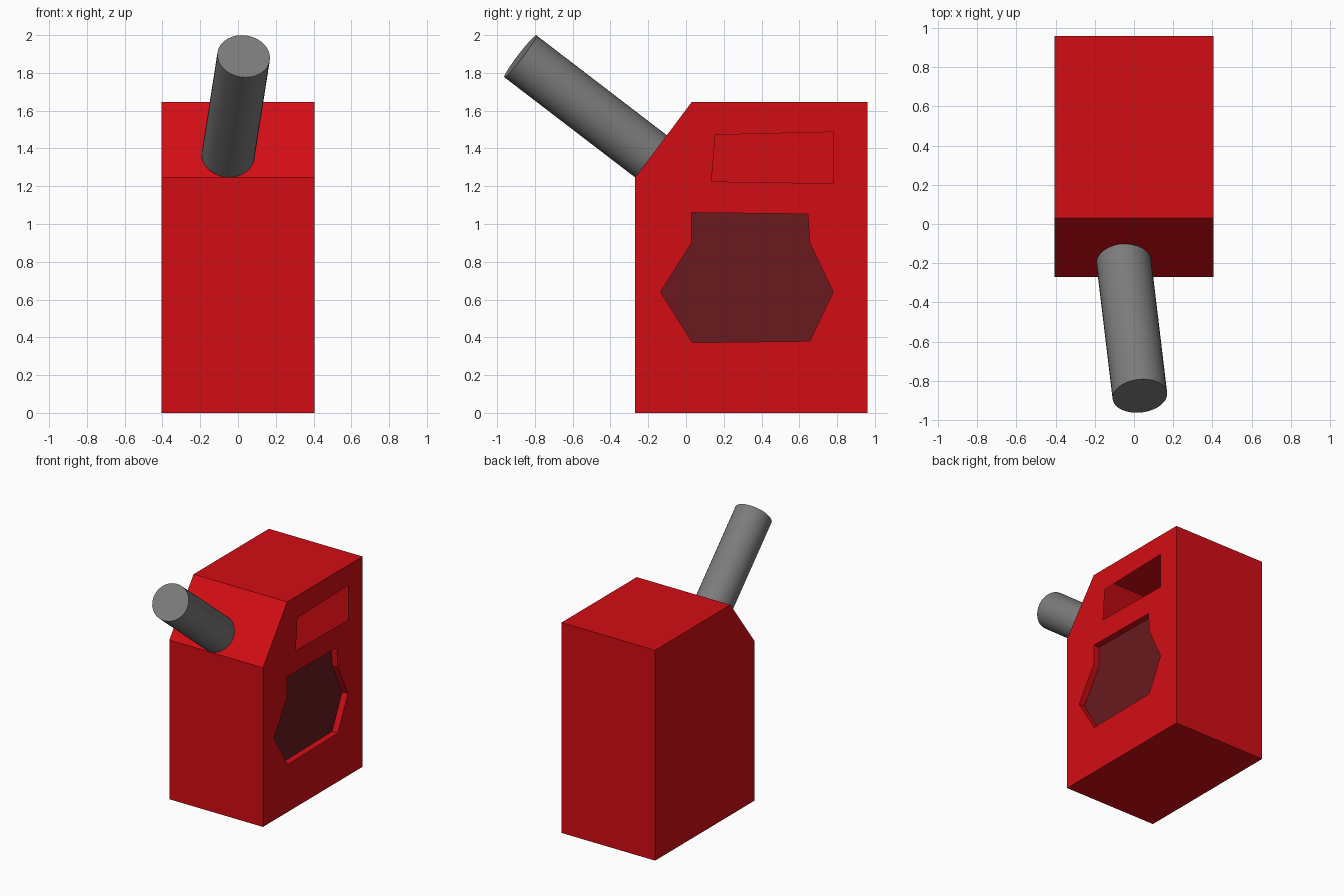
import bpy, bmesh, math
from mathutils import Vector

if "Cube" in bpy.data.objects:
    bpy.data.objects.remove(bpy.data.objects["Cube"])


def material(name, rgb):
    mat = bpy.data.materials.new(name)
    mat.diffuse_color = (*rgb, 1)
    mat.use_nodes = True
    mat.node_tree.nodes["Principled BSDF"].inputs["Base Color"].default_value = mat.diffuse_color
    return mat


red = material("red_paint", (0.65, 0.004, 0.007))
dark = material("dark_panel", (0.14, 0.01, 0.013))
grey = material("grey_metal", (0.2, 0.2, 0.2))

HALF = 0.405
DEPTH = 0.05
outline = [(-0.27, 0), (0.96, 0), (0.96, 1.645), (0.03, 1.645), (-0.27, 1.245)]
window = [(0.135, 1.225), (0.78, 1.215), (0.78, 1.487), (0.155, 1.472)]
panel = [(0.03, 1.06), (0.03, 0.90), (-0.135, 0.64), (0.035, 0.372),
         (0.655, 0.38), (0.78, 0.64), (0.655, 0.90), (0.645, 1.053)]

bm = bmesh.new()


def ring(points, x):
    return [bm.verts.new((x, y, z)) for y, z in points]


def loop_edges(verts):
    return [bm.edges.new((v, verts[(i + 1) % len(verts)])) for i, v in enumerate(verts)]


def bridge(a, b):
    n = len(a)
    for i in range(n):
        j = (i + 1) % n
        bm.faces.new((a[i], b[i], b[j], a[j]))


# Right side sheet with the open window and the panel recess cut out
right = ring(outline, HALF)
rim = ring(panel, HALF)
edges = loop_edges(right) + loop_edges(ring(window, HALF)) + loop_edges(rim)
bmesh.ops.triangle_fill(bm, use_beauty=True, edges=edges, normal=(1, 0, 0))

# Hollow shell: outer walls and closed left side
left = ring(outline, -HALF)
bridge(right, left)
bm.faces.new(left)

# Shallow recess walls with a dark floor
floor = ring(panel, HALF - DEPTH)
bridge(rim, floor)
floor_face = bm.faces.new(floor)
floor_face.material_index = 1

bmesh.ops.recalc_face_normals(bm, faces=bm.faces[:])
floor_face.normal_update()
if floor_face.normal.x < 0:
    bmesh.ops.reverse_faces(bm, faces=bm.faces[:])

mesh = bpy.data.meshes.new("can_body")
bm.to_mesh(mesh)
bm.free()
body = bpy.data.objects.new("can_body", mesh)
bpy.context.collection.objects.link(body)
mesh.materials.append(red)
mesh.materials.append(dark)

# Slanted spout standing on the sloped shoulder
start, end = Vector((-0.053, -0.185, 1.358)), Vector((0.03, -0.877, 1.888))
axis = end - start
bpy.ops.mesh.primitive_cylinder_add(vertices=32, radius=0.14, depth=axis.length,
                                    location=(start + end) / 2,
                                    rotation=axis.to_track_quat('Z', 'Y').to_euler())
spout = bpy.context.object
spout.name = "spout"
spout.data.materials.append(grey)
bpy.ops.object.shade_smooth_by_angle(angle=math.radians(30))
